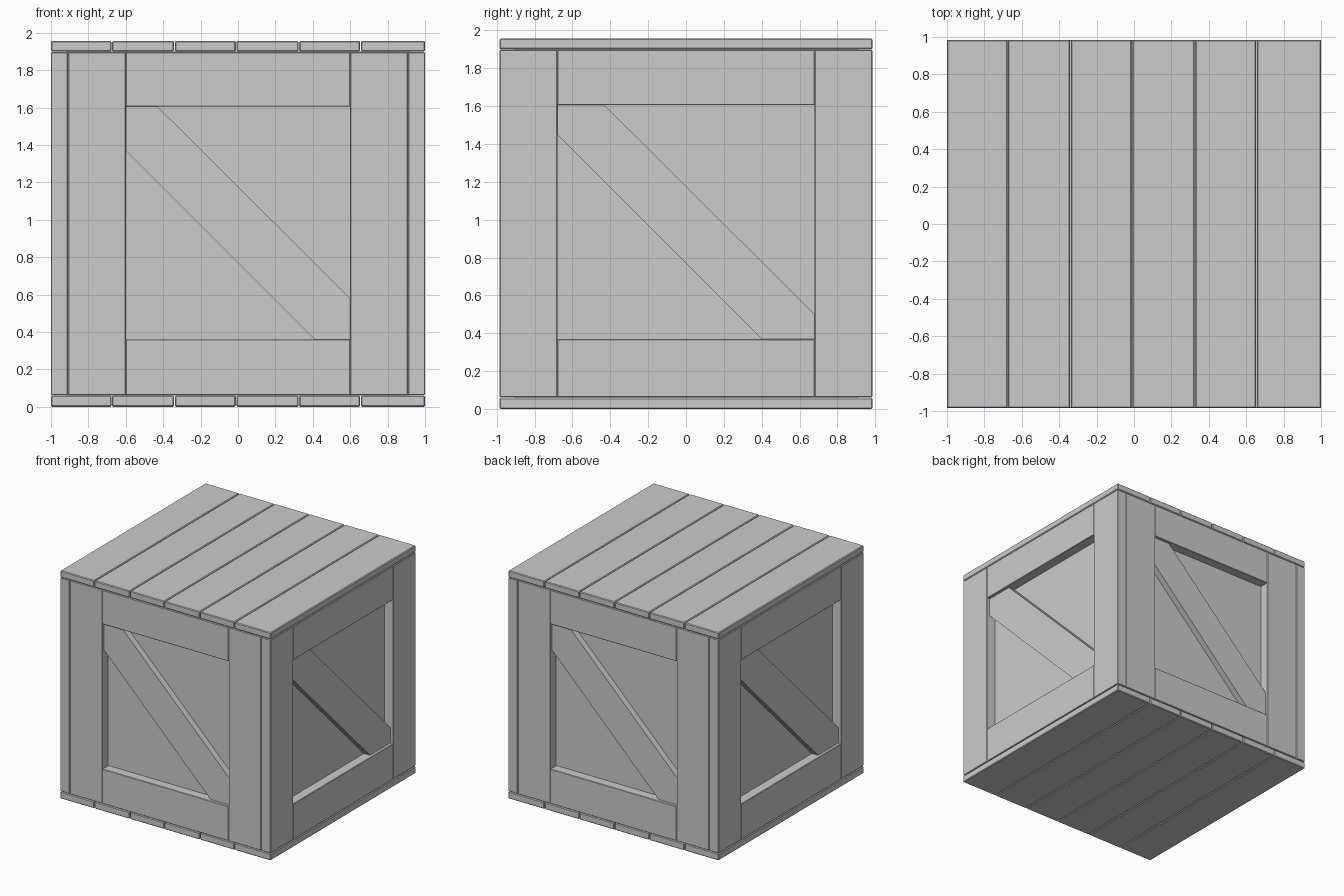
import bpy, bmesh
from math import pi
from mathutils import Matrix

if "Cube" in bpy.data.objects:
    bpy.data.objects.remove(bpy.data.objects["Cube"])


def prism(name, profile, near, far, turn=0.0, bevel=0.004):
    """Extrude a (u, z) outline from y=-near to y=-far, then turn it about z."""
    bm = bmesh.new()
    front = [bm.verts.new((u, -near, z)) for u, z in profile]
    face = bm.faces.new(front)
    ext = bmesh.ops.extrude_face_region(bm, geom=[face])
    moved = [v for v in ext["geom"] if isinstance(v, bmesh.types.BMVert)]
    bmesh.ops.translate(bm, verts=moved, vec=(0, near - far, 0))
    if bevel:
        bmesh.ops.bevel(bm, geom=bm.edges[:], offset=bevel, segments=1,
                        profile=0.5, affect='EDGES')
    bmesh.ops.recalc_face_normals(bm, faces=bm.faces[:])
    bm.transform(Matrix.Rotation(turn, 4, 'Z'))
    mesh = bpy.data.meshes.new(name)
    bm.to_mesh(mesh)
    bm.free()
    obj = bpy.data.objects.new(name, mesh)
    bpy.context.collection.objects.link(obj)
    return obj


def rect(u0, u1, z0, z1):
    return [(u0, z0), (u1, z0), (u1, z1), (u0, z1)]


def wall(name, turn, face, back, half, outer, rail_low, brace):
    """One framed side: two posts, two rails and a recessed diagonal brace."""
    z0, z1, rail_high = 0.063, 1.897, 1.605
    prism(name + "_left_post", rect(-outer, -half, z0, z1), face, back, turn)
    prism(name + "_right_post", rect(half, outer, z0, z1), face, back, turn)
    prism(name + "_top_rail", rect(-half, half, rail_high, z1), face, back, turn)
    prism(name + "_bottom_rail", rect(-half, half, z0, rail_low), face, back, turn)
    top_u, left_z, bottom_u, right_z = brace
    prism(name + "_brace",
          [(-half, rail_high), (-half, left_z), (bottom_u, rail_low),
           (half, rail_low), (half, right_z), (top_u, rail_high)],
          face - 0.025, back, turn, bevel=0)


# Lid and floor planks
edges = [-1.0, -0.675, -0.34, -0.01, 0.325, 0.655, 1.0]
for part, z0, z1 in (("floor_plank", 0.0, 0.06), ("lid_plank", 1.9, 1.957)):
    for i, (a, b) in enumerate(zip(edges, edges[1:])):
        left = a + (0.002 if i else 0)
        right = b - (0.002 if i < 5 else 0)
        prism(f"{part}_{i + 1}", rect(left, right, z0, z1), 0.985, -0.985, bevel=0.006)

# Inner box behind the frames
prism("inner_box", rect(-0.917, 0.917, 0.06, 1.9), 0.905, -0.905, bevel=0)

# Front and back frames sit between the side frames
for name, turn in (("front", 0), ("back", pi)):
    wall(name, turn, 0.985, 0.9, 0.6, 0.908, 0.36, (-0.43, 1.37, 0.41, 0.58))

# Side frames cover the corners
for name, turn in (("right", pi / 2), ("left", -pi / 2)):
    wall(name, turn, 1.0, 0.91, 0.68, 0.985, 0.37, (-0.43, 1.45, 0.40, 0.50))
